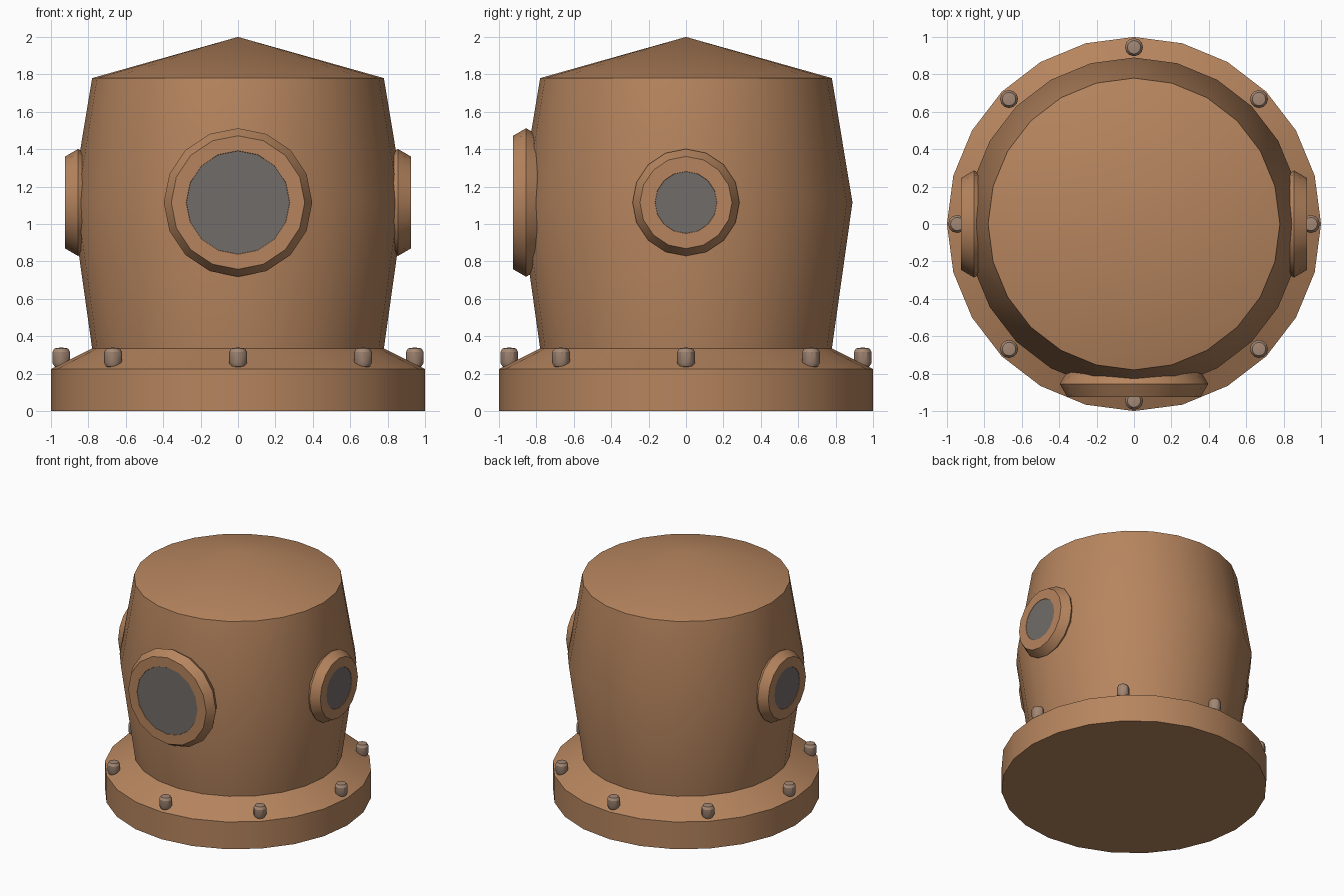
import bpy, math

if "Cube" in bpy.data.objects:
    bpy.data.objects.remove(bpy.data.objects["Cube"])

def material(name, rgb):
    m = bpy.data.materials.new(name)
    m.diffuse_color = (*rgb, 1)
    m.use_nodes = True
    m.node_tree.nodes["Principled BSDF"].inputs["Base Color"].default_value = m.diffuse_color
    return m

COPPER = material("copper", (0.47, 0.235, 0.113))
GLASS = material("dark glass", (0.165, 0.15, 0.14))
BOLT = material("dull bronze", (0.37, 0.245, 0.175))


def lathe(name, profile, steps, mat, loc=(0, 0, 0), rot=(0, 0, 0), closed=False):
    """Spin (radius, height) points around z; a radius of 0 makes a pole."""
    verts, rings, faces = [], [], []
    for r, z in profile:
        start = len(verts)
        if r == 0:
            verts.append((0, 0, z))
            rings.append([start] * steps)
        else:
            for i in range(steps):
                a = math.tau * i / steps
                verts.append((r * math.cos(a), r * math.sin(a), z))
            rings.append(list(range(start, start + steps)))
    pairs = list(zip(rings, rings[1:]))
    if closed:
        pairs.append((rings[-1], rings[0]))
    for lo, hi in pairs:
        for i in range(steps):
            j = (i + 1) % steps
            faces.append(list(dict.fromkeys((lo[i], lo[j], hi[j], hi[i]))))
    mesh = bpy.data.meshes.new(name)
    mesh.from_pydata(verts, [], faces)
    mesh.materials.append(mat)
    ob = bpy.data.objects.new(name, mesh)
    bpy.context.collection.objects.link(ob)
    ob.location, ob.rotation_euler = loc, rot
    bpy.ops.object.select_all(action='DESELECT')
    bpy.context.view_layer.objects.active = ob
    ob.select_set(True)
    bpy.ops.object.shade_smooth_by_angle(angle=math.radians(30))
    return ob


# Collar and helmet shell in one turned piece
lathe("helmet_shell", [(0, 0), (1, 0), (1, 0.225), (0.78, 0.335),
                       (0.89, 1.115), (0.78, 1.78), (0, 2)], 24, COPPER)

# Portholes: hexagonal-section rims with flush glass
for side, turn, radius in (("front", 0, 0.317), ("right", 90, 0.206), ("left", -90, 0.206)):
    t = math.radians(turn)
    loc = (0.855 * math.sin(t), -0.855 * math.cos(t), 1.115)
    rot = (math.pi / 2, 0, t)
    section = [(radius + 0.08 * math.cos(k * math.pi / 3),
                0.08 * math.sin(k * math.pi / 3)) for k in range(6)]
    lathe(side + "_porthole_rim", section, 16, COPPER, loc, rot, closed=True)
    g = radius - 0.04
    lathe(side + "_porthole_glass", [(0, 0), (g - 0.03, 0), (g, 0.067), (0, 0.067)],
          16, GLASS, loc, rot)

# Rounded bolts around the collar
for i in range(8):
    a = i * math.pi / 4
    lathe(f"collar_bolt_{i + 1}",
          [(0, 0.233), (0.036, 0.237), (0.048, 0.26), (0.048, 0.315), (0.036, 0.335), (0, 0.34)],
          12, BOLT, (0.945 * math.cos(a), 0.945 * math.sin(a), 0))
